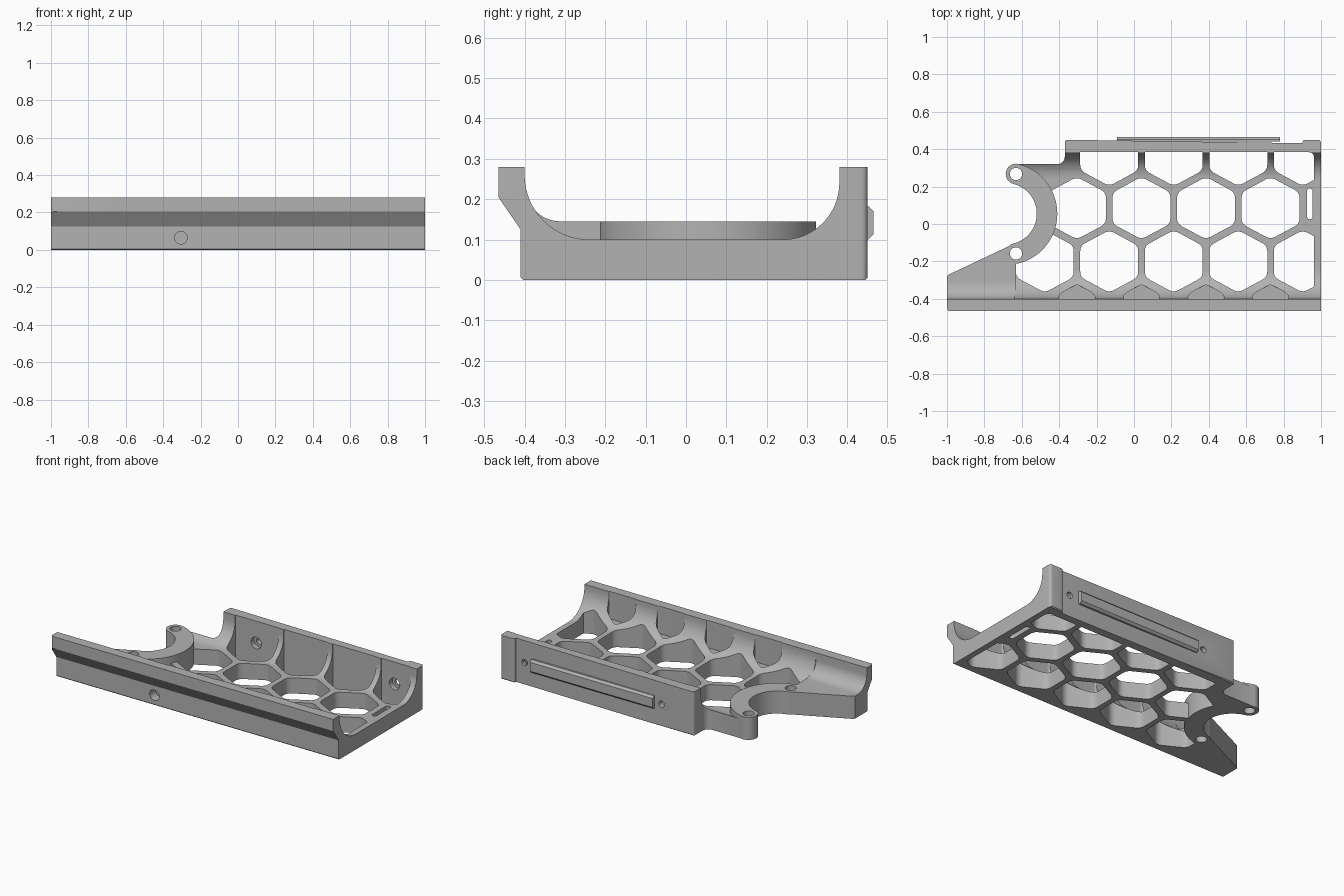
import bpy, bmesh, math
from mathutils import Vector, Matrix

cube = bpy.data.objects.get("Cube")
if cube:
    bpy.data.objects.remove(cube, do_unlink=True)

GREY = (0.45, 0.45, 0.45, 1)
mat = bpy.data.materials.new("mid grey")
mat.use_nodes = True
mat.diffuse_color = GREY
for node in mat.node_tree.nodes:
    if node.type == 'BSDF_PRINCIPLED':
        node.inputs["Base Color"].default_value = GREY


def arc(cx, cy, r, a, b, n=16):
    steps = [math.radians(a + (b - a) * i / n) for i in range(n + 1)]
    return [(cx + r * math.cos(t), cy + r * math.sin(t)) for t in steps]


def rounded(points, r, n=5):
    """Round every corner of a 2D outline with a quadratic blend."""
    out = []
    for i, p in enumerate(points):
        p = Vector(p)
        a, b = Vector(points[i - 1]), Vector(points[(i + 1) % len(points)])
        a = p + (a - p).normalized() * min(r, (a - p).length * 0.45)
        b = p + (b - p).normalized() * min(r, (b - p).length * 0.45)
        for k in range(n + 1):
            t = k / n
            out.append(tuple(a * (1 - t) ** 2 + p * 2 * t * (1 - t) + b * t * t))
    return out


def rect(x0, x1, y0, y1):
    return [(x0, y0), (x1, y0), (x1, y1), (x0, y1)]


def prism(name, outlines, lo, hi, axis='z'):
    """Extrude 2D outlines from lo to hi along one axis."""
    place = {'z': lambda u, v, w: (u, v, w),
             'x': lambda u, v, w: (w, u, v),
             'y': lambda u, v, w: (u, w, v)}[axis]
    bm = bmesh.new()
    for pts in outlines:
        base = bm.faces.new([bm.verts.new(place(u, v, lo)) for u, v in pts])
        new = bmesh.ops.extrude_face_region(bm, geom=[base])["geom"]
        step = Vector(place(0, 0, hi - lo))
        bmesh.ops.translate(bm, vec=step, verts=[g for g in new if isinstance(g, bmesh.types.BMVert)])
    bmesh.ops.recalc_face_normals(bm, faces=bm.faces[:])
    mesh = bpy.data.meshes.new(name)
    bm.to_mesh(mesh)
    bm.free()
    mesh.materials.append(mat)
    ob = bpy.data.objects.new(name, mesh)
    bpy.context.collection.objects.link(ob)
    return ob


def combine(ob, other, operation):
    """Apply a boolean and discard the helper."""
    mod = ob.modifiers.new("boolean", 'BOOLEAN')
    mod.operation, mod.solver, mod.object = operation, 'EXACT', other
    bpy.context.view_layer.objects.active = ob
    bpy.ops.object.modifier_apply(modifier=mod.name)
    bpy.data.objects.remove(other, do_unlink=True)


def front_wall(r, floor):
    """Cross-section of the front wall, from its cove round to the base."""
    return (arc(-0.40 + r, floor + r, r, 270, 180)
            + [(-0.40, 0.28), (-0.465, 0.28), (-0.465, 0.205),
               (-0.41, 0.125), (-0.41, 0.006), (-0.404, 0)])


# Tray: floor with coved front and back walls, trimmed to its plan
section = front_wall(0.16, 0.10) + [(0.444, 0), (0.45, 0.006), (0.45, 0.28), (0.38, 0.28)] \
    + arc(0.24, 0.24, 0.14, 0, -90)
body = prism("bracket_tray", [section], -0.9, 1.1, 'x')
plan = [(-0.64, -0.6)] + rounded([(0.98, -0.6), (1, -0.465), (1, 0.45), (0.9, 0.45)], 0.018) \
    + arc(-0.355, 0.435, 0.015, 90, 180, 4) + [(-0.37, 0.36)] \
    + arc(-0.41, 0.36, 0.04, 0, -90, 6) + [(-0.64, 0.32)]
plan[1:7] = [(1, -0.6)]
combine(body, prism("plan_trim", [plan], -0.1, 0.5), 'INTERSECT')

# Honeycomb openings, limited to the area between the walls
PITCH = 0.345


def hexagon(cx, cy):
    pts = [(cx + 0.179 * math.cos(math.radians(a)), cy + 0.167 * math.sin(math.radians(a)))
           for a in range(30, 390, 60)]
    return rounded(pts, 0.03)


cells = []
for first_x, y, count in ((-0.4775, -0.20, 5), (-0.305, 0.085, 4), (-0.1325, 0.37, 4)):
    cells += [hexagon(first_x + PITCH * i, y) for i in range(count)]
cutter = prism("honeycomb_cutter", cells, -0.1, 0.5)
limits = rounded(rect(-0.9, 0.962, -0.404, 0.384), 0.03)
combine(cutter, prism("honeycomb_limits", [limits], -0.2, 0.6), 'INTERSECT')
combine(body, cutter, 'DIFFERENCE')

# Shallow pockets at the foot of the front wall
pocket = [(-0.10, -0.404), (0.10, -0.404), (0.09, -0.372), (0, -0.322), (-0.09, -0.372)]
pockets = [[(x - 0.305 + PITCH * i, y) for x, y in rounded(pocket, 0.02)] for i in range(4)]
combine(body, prism("pocket_cutter", pockets, 0.105, 0.5), 'DIFFERENCE')

# Clearance behind the C-shaped clamp
CX, CY, R_IN, R_OUT = -0.684, 0.055, 0.164, 0.274
combine(body, prism("clamp_clearance", [arc(CX, CY, 0.2, 0, 354, 59)], -0.1, 0.5), 'DIFFERENCE')

# Tapered arm carrying the left end of the front wall
arm_section = front_wall(0.09, 0.145) + [(0.1, 0), (0.1, 0.145)]
arm = prism("tapered_arm", [arm_section], -1, -0.632, 'x')
arm_plan = arc(-0.985, -0.45, 0.015, 180, 270, 4) \
    + [(-0.5, -0.465), (-0.5, -0.16), (-0.63, -0.16), (-0.655, -0.112)] + [(-0.99, -0.27), (-1, -0.28)]
combine(arm, prism("arm_trim", [arm_plan], -0.1, 0.5), 'INTERSECT')
combine(body, arm, 'UNION')

# C-shaped clamp with rounded ends
END = 76
RM, RC = (R_IN + R_OUT) / 2, (R_OUT - R_IN) / 2
t = math.radians(END)
ends = [(CX + RM * math.cos(t), CY + s * RM * math.sin(t)) for s in (1, -1)]
outline = arc(CX, CY, R_OUT, -END, END, 40) \
    + arc(*ends[0], RC, END, END + 180, 14)[1:-1] \
    + arc(CX, CY, R_IN, END, -END, 40) \
    + arc(*ends[1], RC, 180 - END, 360 - END, 14)[1:-1]
combine(body, prism("clamp", [outline], 0, 0.145), 'UNION')

# Vertical screw holes and the strap slot
holes = [arc(x, y, 0.033, 0, 345, 23) for x, y in ends]
slot = arc(0.94, 0.175, 0.015, 0, 180, 8) + arc(0.94, 0.04, 0.015, 180, 360, 8)
combine(body, prism("vertical_holes", holes + [slot], -0.1, 0.5), 'DIFFERENCE')

# Blind hole in the front, counterbored holes through the back wall
combine(body, prism("front_hole", [arc(-0.305, 0.065, 0.034, 0, 345, 23)], -0.5, -0.35, 'y'), 'DIFFERENCE')
for radius, y0, y1 in ((0.02, 0.3, 0.5), (0.037, 0.3, 0.415)):
    bores = [arc(x, 0.14, radius, 0, 345, 23) for x in (-0.14, 0.84)]
    combine(body, prism("back_bores", bores, y0, y1, 'y'), 'DIFFERENCE')

# Raised rail on the back, with bevelled long edges
rail = prism("back_rail", [[(0.44, 0.10), (0.452, 0.10), (0.465, 0.113),
                            (0.465, 0.17), (0.452, 0.183), (0.44, 0.183)]], -0.09, 0.78, 'x')

for ob in (body, rail):
    bpy.ops.object.select_all(action='DESELECT')
    ob.select_set(True)
    bpy.context.view_layer.objects.active = ob
    bpy.ops.object.shade_smooth_by_angle(angle=math.radians(30))
